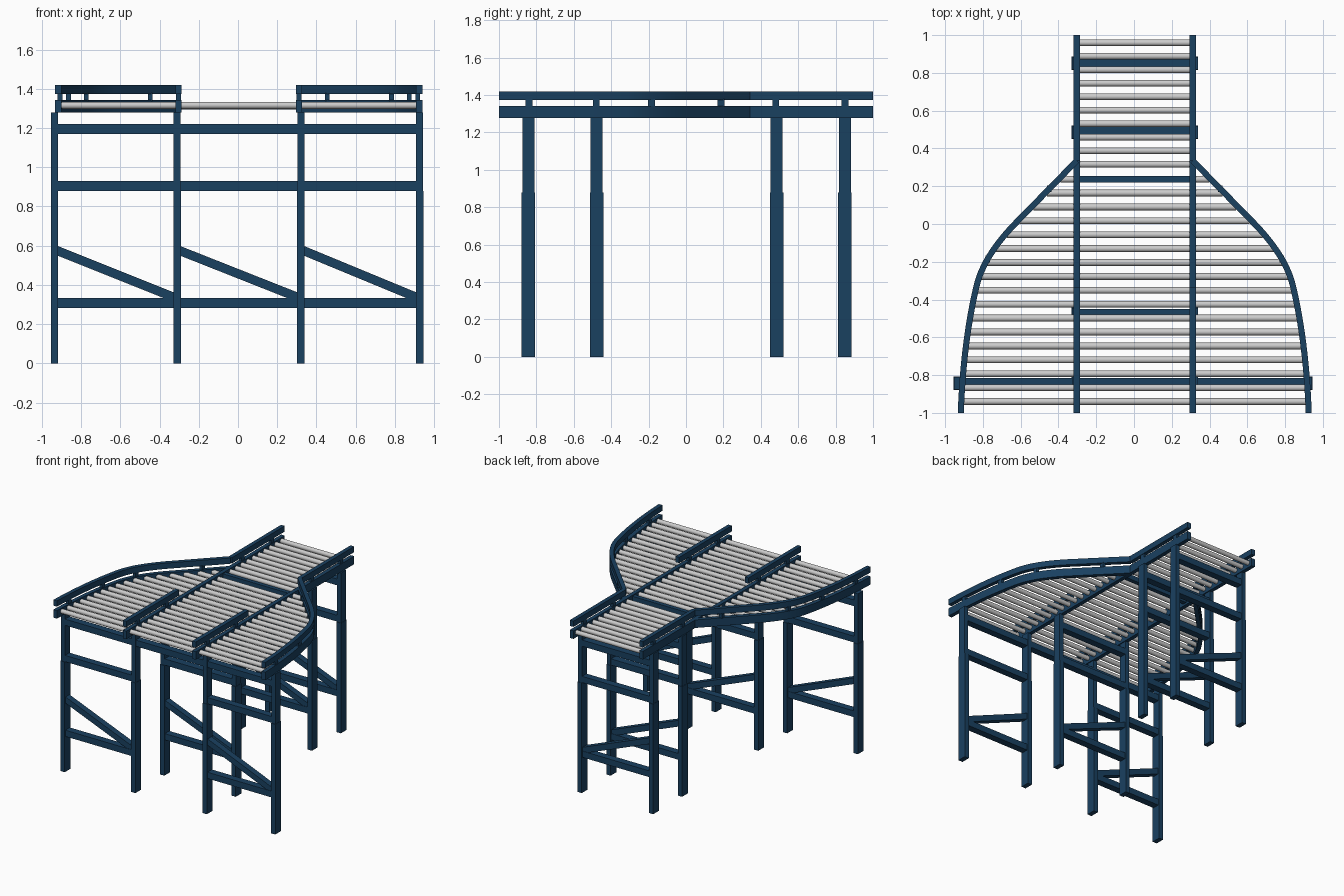
import bpy, bmesh, math
from mathutils import Vector, Matrix
from mathutils.geometry import interpolate_bezier

if "Cube" in bpy.data.objects:
    bpy.data.objects.remove(bpy.data.objects["Cube"])

blue = bpy.data.materials.new("blue_paint")
blue.diffuse_color = (0.010, 0.052, 0.118, 1)
blue.use_nodes = True
blue.node_tree.nodes["Principled BSDF"].inputs["Base Color"].default_value = blue.diffuse_color
XC = 0.004                      # centre line of the conveyor
IN = 0.307                      # inner rail offset from the centre line


def finish(name, bm, mat=None, smooth=False):
    bmesh.ops.recalc_face_normals(bm, faces=bm.faces)
    me = bpy.data.meshes.new(name)
    bm.to_mesh(me)
    bm.free()
    ob = bpy.data.objects.new(name, me)
    bpy.context.collection.objects.link(ob)
    if mat:
        me.materials.append(mat)
    if smooth:
        bpy.ops.object.select_all(action='DESELECT')
        ob.select_set(True)
        bpy.context.view_layer.objects.active = ob
        bpy.ops.object.shade_smooth_by_angle(angle=math.radians(40))
    return ob


def box(bm, centre, size, rot_y=0.0):
    m = (Matrix.Translation(centre) @ Matrix.Rotation(rot_y, 4, 'Y')
         @ Matrix.Diagonal((*size, 1)))
    bmesh.ops.create_cube(bm, size=1, matrix=m)


def roller(bm, x0, x1, y, z=1.316, r=0.018):
    m = Matrix.Translation(((x0 + x1) / 2, y, z)) @ Matrix.Rotation(math.pi / 2, 4, 'Y')
    bmesh.ops.create_cone(bm, cap_ends=True, segments=16, radius1=r, radius2=r,
                          depth=abs(x1 - x0), matrix=m)


def sweep(bm, path, width, z0, z1):
    # rectangular section swept along a plan path
    rings = []
    for i, p in enumerate(path):
        t = (path[min(i + 1, len(path) - 1)] - path[max(i - 1, 0)]).normalized()
        n = Vector((-t.y, t.x, 0)) * width / 2
        rings.append([bm.verts.new((q.x, q.y, z)) for q, z in
                      ((p - n, z0), (p + n, z0), (p + n, z1), (p - n, z1))])
    for a, b in zip(rings, rings[1:]):
        for k in range(4):
            bm.faces.new((a[k], a[(k + 1) % 4], b[(k + 1) % 4], b[k]))
    bm.faces.new(rings[0])
    bm.faces.new(rings[-1])


# plan curve of the flared side: straight, bend, gentle sweep to the front
V = lambda x, y: Vector((x, y, 0))
curve = [V(IN, 0.335)]
curve += interpolate_bezier(V(.64, -.005), V(.73, -.10), V(.81, -.21), V(.838, -.33), 14)
curve += interpolate_bezier(V(.838, -.33), V(.89, -.55), V(.913, -.78), V(.921, -1), 14)[1:]


def curve_x(y):
    for a, b in zip(curve, curve[1:]):
        if b.y <= y <= a.y:
            return a.x + (b.x - a.x) * (y - a.y) / (b.y - a.y)
    return IN


GUARD = (1.374, 1.42)
RAIL = (1.278, 1.342)

for side, s in (("left", -1), ("right", 1)):
    # straight inner rail and flared outer rail
    bm = bmesh.new()
    box(bm, (XC + s * IN, 0, sum(RAIL) / 2), (0.032, 2, RAIL[1] - RAIL[0]))
    finish(side + "_inner_rail", bm, blue)
    path = [V(XC + s * p.x, p.y) for p in curve]
    bm = bmesh.new()
    sweep(bm, path, 0.032, *RAIL)
    finish(side + "_flared_rail", bm, blue, True)

    # guard rails above
    bm = bmesh.new()
    sweep(bm, path, 0.032, *GUARD)
    finish(side + "_flared_guard", bm, blue, True)
    bm = bmesh.new()
    for y0, y1 in ((-1, -0.335), (0.335, 1)):
        box(bm, (XC + s * IN, (y0 + y1) / 2, sum(GUARD) / 2),
            (0.032, y1 - y0, GUARD[1] - GUARD[0]))
    finish(side + "_inner_guards", bm, blue)

    # short posts between rails and guards
    bm = bmesh.new()
    spots = [(IN, y) for y in (-0.84, -0.48, 0.48, 0.85)]
    spots += [(curve_x(y), y) for y in (-0.84, -0.48, -0.185, 0.187)]
    for x, y in spots:
        box(bm, (XC + s * x, y, 1.358), (0.024, 0.036, 0.04))
    finish(side + "_guard_posts", bm, blue)

# rollers: rear straight section, front section, and the two wings
upper = [0.96 - 0.0715 * i for i in range(10)]
lower = [0.164 - 0.0736 * i for i in range(16)]
bm = bmesh.new()
for y in upper + lower:
    roller(bm, XC - IN + 0.014, XC + IN - 0.014, y)
finish("centre_rollers", bm, None, True)
for side, s in (("left", -1), ("right", 1)):
    bm = bmesh.new()
    for y in [0.237] + lower:
        roller(bm, XC + s * (IN + 0.014), XC + s * (curve_x(y) - 0.010), y)
    finish(side + "_wing_rollers", bm, None, True)

# tie bar across the bed where the wings begin
bm = bmesh.new()
box(bm, (XC, 0.238, 1.314), (2 * IN, 0.034, 0.04))
finish("bed_tie_bar", bm, blue)

# leg frames: each is a pair of legs with cross bars and one brace
XL, XR = -0.311, 0.321
frames = [("front_left", -0.936, XL, -0.843), ("front_right", XR, 0.926, -0.843),
          ("mid_front", XL, XR, -0.478), ("mid_rear", XL, XR, 0.485),
          ("rear", XL, XR, 0.85)]
for name, x0, x1, y in frames:
    bm = bmesh.new()
    for x in (x0, x1):
        box(bm, (x, y, 0.44), (0.038, 0.072, 0.88))     # lower sleeve
        box(bm, (x, y, 1.075), (0.034, 0.064, 0.41))    # telescopic upper leg
    finish(name + "_legs", bm, blue)
    bm = bmesh.new()
    w = x1 - x0
    for z in (0.308, 0.905, 1.195):
        box(bm, ((x0 + x1) / 2, y, z), (w, 0.056, 0.05))
    finish(name + "_cross_bars", bm, blue)
    bm = bmesh.new()
    drop = 0.25
    box(bm, ((x0 + x1) / 2, y, 0.455), (math.hypot(w, drop) - 0.02, 0.05, 0.046),
        math.atan2(drop, w))
    finish(name + "_diagonal_brace", bm, blue)

# upper cross bar joining the two front frames
bm = bmesh.new()
box(bm, ((XL + XR) / 2, -0.843, 1.195), (XR - XL, 0.056, 0.05))
finish("front_centre_cross_bar", bm, blue)
